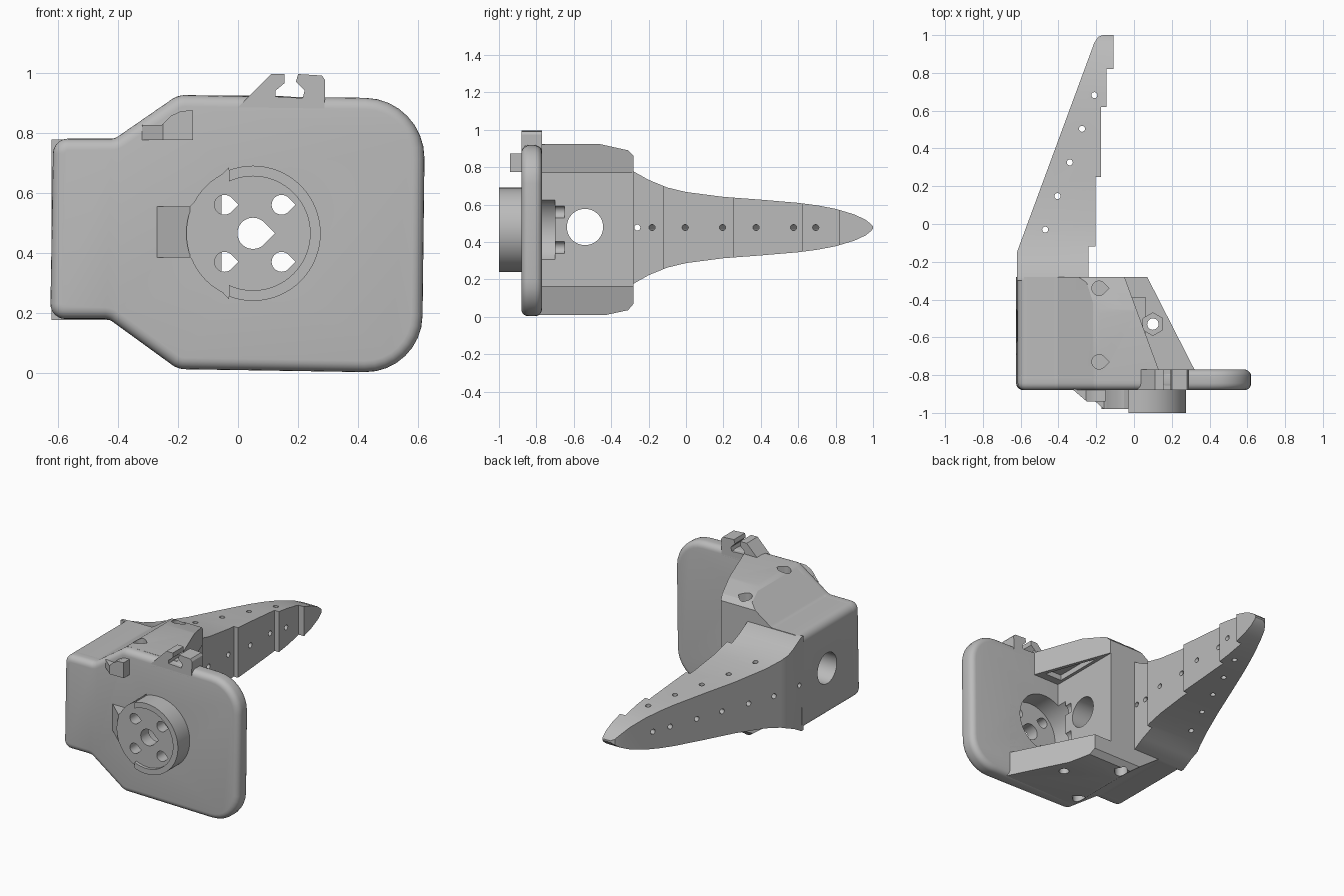
import bpy, bmesh, math
from mathutils import Vector
from mathutils.geometry import interpolate_bezier

if "Cube" in bpy.data.objects:
    bpy.data.objects.remove(bpy.data.objects["Cube"], do_unlink=True)

grey = bpy.data.materials.new("plain grey")
grey.use_nodes = True
grey.diffuse_color = (0.5, 0.5, 0.5, 1)
grey.node_tree.nodes["Principled BSDF"].inputs["Base Color"].default_value = (0.5, 0.5, 0.5, 1)

PLACE = {
    "x": lambda a, b, d: (d, a, b),
    "y": lambda a, b, d: (a, d, b),
    "z": lambda a, b, d: (a, b, d),
}


def prism(name, pts, axis, lo, hi):
    """Extrude a flat outline along an axis."""
    bm = bmesh.new()
    ends = [[bm.verts.new(PLACE[axis](a, b, d)) for a, b in pts] for d in (lo, hi)]
    for ring in ends:
        bm.faces.new(ring)
    n = len(pts)
    for i in range(n):
        j = (i + 1) % n
        bm.faces.new((ends[0][i], ends[0][j], ends[1][j], ends[1][i]))
    bmesh.ops.recalc_face_normals(bm, faces=bm.faces)
    mesh = bpy.data.meshes.new(name)
    bm.to_mesh(mesh)
    bm.free()
    mesh.materials.append(grey)
    obj = bpy.data.objects.new(name, mesh)
    bpy.context.collection.objects.link(obj)
    return obj


def box(name, x, y, z):
    return prism(name, [(x[0], y[0]), (x[1], y[0]), (x[1], y[1]), (x[0], y[1])], "z", *z)


def circle(cx, cy, r, n=32, start=0, sweep=math.tau):
    return [(cx + r * math.cos(start + sweep * i / n), cy + r * math.sin(start + sweep * i / n))
            for i in range(n)]


def teardrop(cx, cy, r):
    arc = circle(cx, cy, r, 24, math.pi / 4, math.pi * 1.5)
    return arc + [(cx + r * 0.707, cy - r * 0.707), (cx + r * 1.41, cy)]


def rounded(corners):
    """Round each (a, b, radius) corner of an outline."""
    out = []
    for i, (a, b, r) in enumerate(corners):
        p = Vector((a, b, 0))
        u = (Vector((*corners[i - 1][:2], 0)) - p).normalized()
        v = (Vector((*corners[(i + 1) % len(corners)][:2], 0)) - p).normalized()
        t = r / math.tan(u.angle(v) / 2)
        arc = interpolate_bezier(p + u * t, p + u * t * 0.45, p + v * t * 0.45, p + v * t, 9)
        out += [(q.x, q.y) for q in arc]
    return out


def apply(obj, mod):
    bpy.ops.object.select_all(action="DESELECT")
    bpy.context.view_layer.objects.active = obj
    obj.select_set(True)
    bpy.ops.object.modifier_apply(modifier=mod.name)


def cut(targets, cutter, operation="DIFFERENCE"):
    for obj in targets:
        mod = obj.modifiers.new("cut", "BOOLEAN")
        mod.operation, mod.solver, mod.object = operation, "EXACT", cutter
        apply(obj, mod)
    bpy.data.objects.remove(cutter, do_unlink=True)


def bevel(obj, width, segments, angle):
    mod = obj.modifiers.new("round", "BEVEL")
    mod.width, mod.segments, mod.limit_method = width, segments, "ANGLE"
    mod.angle_limit = math.radians(angle)
    apply(obj, mod)


# Front plate with a soft rolled rim
left_top = [(-0.615, 0.78, 0.05), (-0.41, 0.78, 0.04), (-0.2, 0.925, 0.07)]
left_low = [(-0.2, 0.013, 0.07), (-0.43, 0.18, 0.04), (-0.625, 0.18, 0.05)]
plate = prism("front_plate", rounded(left_top + [(0.623, 0.913, 0.2), (0.612, 0, 0.19)] + left_low),
              "y", -0.88, -0.77)
bevel(plate, 0.045, 5, 60)

# Housing behind the plate, tapered at its back
body = prism("housing", rounded(left_top + [(0.42, 0.92, 0.01), (0.42, 0.008, 0.01)] + left_low),
             "y", -0.83, -0.28)
taper = [(-0.9, -0.1), (-0.45, 0.005), (-0.31, 0.035), (-0.28, 0.07),
         (-0.28, 0.86), (-0.31, 0.89), (-0.45, 0.921), (-0.9, 1.0)]
cut([body], prism("taper", taper, "x", -1, 1), "INTERSECT")
# Slanted ends of the upper and lower walls
cut([body], prism("upper_slant", [(0.178, -0.9), (-0.08, -0.2), (1, -0.2), (1, -0.9)], "z", 0.5, 1.1))
cut([body], prism("lower_slant", [(0.386, -0.9), (0.029, -0.2), (1, -0.2), (1, -0.9)], "z", -0.1, 0.51))
# Open bay between the walls, with shallow pockets
cut([body], box("bay", (-0.055, 1), (-0.77, 0), (0.165, 0.77)))
cut([body], prism("ceiling_pocket", [(-0.035, -0.72), (0.085, -0.72), (-0.035, -0.38)], "z", 0.7, 0.805))
cut([body], box("floor_pocket", (-0.03, 0.06), (-0.68, -0.39), (0.14, 0.3)))
# Cross bore, screw holes and nut seat
cut([body], prism("bore", circle(-0.54, 0.48, 0.097, 48), "x", -1, 1))
for y in (-0.34, -0.73):
    for lo, hi in ((0.84, 1), (-0.1, 0.1)):
        cut([body], prism("screw_pocket", teardrop(-0.185, y, 0.038), "z", lo, hi))
cut([body], prism("nut_seat", circle(0.1, -0.53, 0.06, 6, math.pi / 6), "z", 0.1, 0.3))
cut([body], prism("nut_hole", circle(0.1, -0.53, 0.03), "z", -0.1, 0.3))

# Round hub on the front, with raised rim
HX, HZ = 0.05, 0.465
hub = prism("hub", circle(HX, HZ, 0.222, 64), "y", -0.98, -0.8)
rim = prism("hub_rim", circle(HX, HZ, 0.225, 64), "y", -1.0, -0.86)
cut([rim], prism("rim_inside", circle(HX, HZ, 0.19, 64), "y", -1.1, -0.7))
cut([rim], box("rim_gap", (-0.5, -0.03), (-1.1, -0.7), (0, 1)))
funnel = prism("hub_funnel", [(-0.03, 0.685), (-0.16, 0.555), (-0.16, 0.385), (-0.03, 0.245)],
               "y", -0.98, -0.86)
ramp = prism("hub_ramp", [(-0.27, -0.87), (-0.27, -0.88), (-0.16, -0.98), (-0.16, -0.87)],
             "z", 0.385, 0.555)
# Recess behind the hub and the holes through it
cut([plate, body, hub, rim, funnel], prism("hub_recess", circle(HX, HZ, 0.19, 64), "y", -0.9, -0.7))
holes = [(HX, HZ, 0.052)] + [(x, z, 0.033) for x in (-0.045, 0.145) for z in (0.37, 0.56)]
for x, z, r in holes:
    cut([plate, body, hub, funnel], prism("hub_hole", teardrop(x, z, r), "y", -1.1, -0.65))

# Cable hook on the top edge
hook = prism("cable_hook", [(0, 0.87), (0, 0.885), (0.11, 0.995), (0.155, 0.995), (0.155, 0.965),
                            (0.125, 0.94), (0.125, 0.92), (0.215, 0.915), (0.222, 0.94), (0.193, 0.97),
                            (0.2, 0.995), (0.28, 0.99), (0.29, 0.975), (0.288, 0.87)], "y", -0.88, -0.77)

# Small curved tab on the upper corner
tab = prism("corner_tab", [(-0.32, -0.86), (-0.32, -0.88), (-0.25, -0.94), (-0.15, -0.94), (-0.15, -0.86)],
            "z", 0.775, 0.9)
cut([tab], prism("tab_curve", [(-0.4, 0.825), (-0.255, 0.825), (-0.225, 0.855), (-0.19, 0.872),
                               (-0.1, 0.877), (-0.1, 1), (-0.4, 1)], "y", -1, -0.8))

# Long finger with stepped inner face
finger = prism("finger", [(-0.62, -0.3), (-0.62, -0.15), (-0.21, 0.96), (-0.19, 0.99), (-0.165, 1.0),
                          (-0.108, 1.0), (-0.108, 0.82), (-0.145, 0.82), (-0.145, 0.62), (-0.175, 0.62),
                          (-0.175, 0.25), (-0.205, 0.25), (-0.205, -0.12), (-0.24, -0.12), (-0.24, -0.3)],
               "z", 0, 1)
half = [(-0.32, 0.3), (-0.28, 0.3), (-0.2, 0.255), (-0.1, 0.214), (0, 0.19), (0.2, 0.164), (0.4, 0.149),
        (0.6, 0.132), (0.7, 0.119), (0.8, 0.1), (0.9, 0.07), (0.96, 0.042), (0.99, 0.018), (1.0, 0.005)]
side = [(y, 0.477 + h) for y, h in half] + [(y, 0.477 - h) for y, h in reversed(half)]
cut([finger], prism("side_shape", side, "x", -1, 1), "INTERSECT")
# Vertical and slanted lacing holes
for i in range(5):
    cut([finger], prism("lace_hole", circle(-0.47 + 0.065 * i, -0.03 + 0.178 * i, 0.016, 16), "z", 0, 1))
for y in (-0.2, -0.01, 0.19, 0.38, 0.58, 0.71):
    drill = prism("side_hole", circle(0, 0, 0.016, 16), "x", -0.8, 0.2)
    drill.rotation_euler.z = -math.atan2(0.41, 1.11)
    drill.location = (-0.19, y, 0.477)
    bpy.context.view_layer.update()
    cut([finger], drill)
cut([finger], prism("end_hole", circle(-0.26, 0.477, 0.016, 16), "x", -1, 1))

# Smooth shading with sharp edges kept
parts = [plate, body, hub, rim, funnel, ramp, hook, tab, finger]
bpy.ops.object.select_all(action="DESELECT")
for obj in parts:
    obj.select_set(True)
bpy.context.view_layer.objects.active = plate
bpy.ops.object.shade_smooth_by_angle(angle=math.radians(30))
